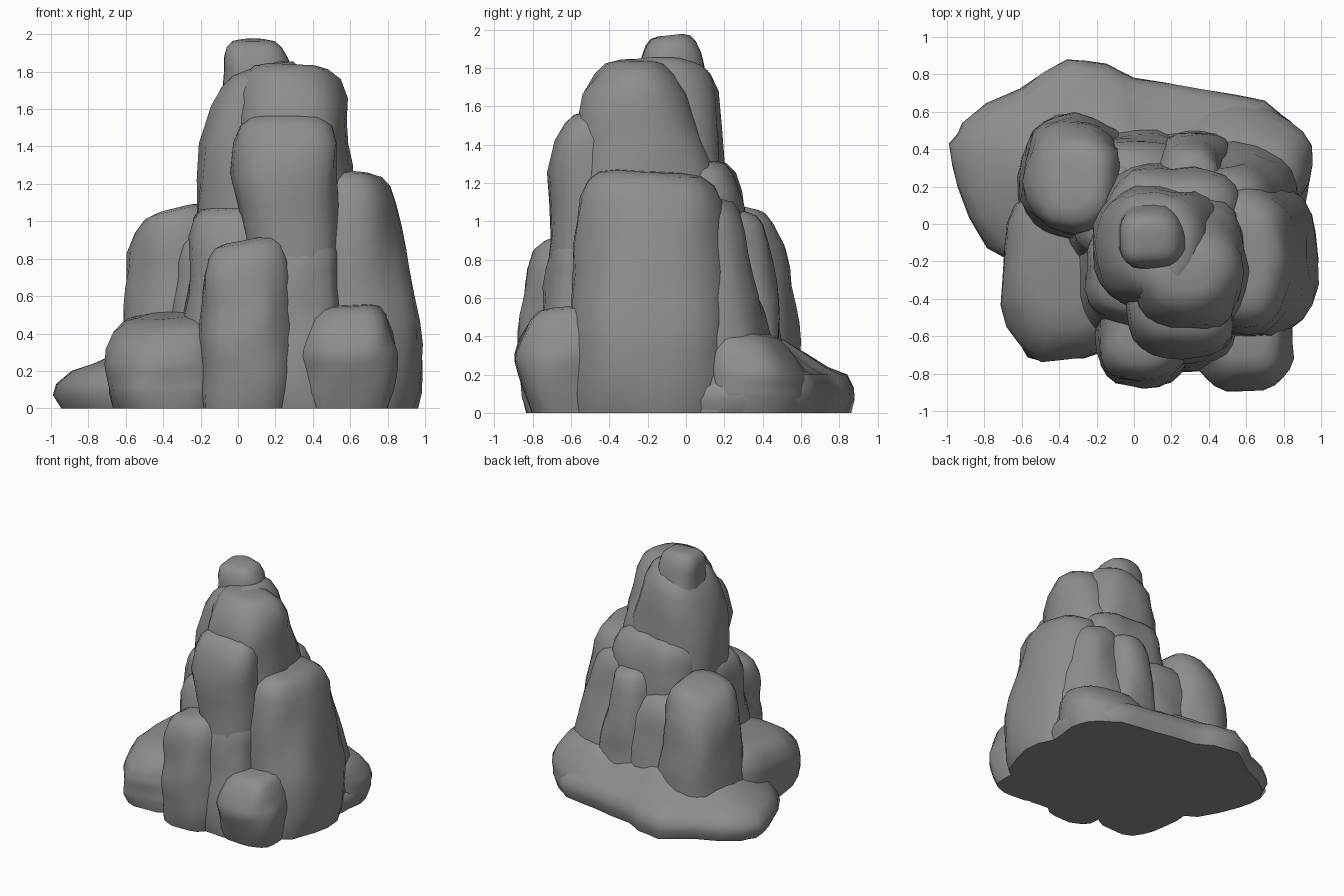
import bpy
import bmesh
import math
from mathutils import Vector, noise

cube = bpy.data.objects.get("Cube")
if cube:
    bpy.data.objects.remove(cube, do_unlink=True)

GREY = (0.27, 0.27, 0.27, 1.0)
stone = bpy.data.materials.new("grey stone")
stone.use_nodes = True
stone.diffuse_color = GREY
stone.node_tree.nodes["Principled BSDF"].inputs["Base Color"].default_value = GREY
stone.node_tree.nodes["Principled BSDF"].inputs["Roughness"].default_value = 0.9

SIDES = 24


def make_object(name, rings):
    """Skin a stack of closed rings, cap both ends and shade the result."""
    bm = bmesh.new()
    loops = [[bm.verts.new(p) for p in ring] for ring in rings]
    for low, high in zip(loops, loops[1:]):
        for i in range(len(low)):
            j = (i + 1) % len(low)
            bm.faces.new((low[i], low[j], high[j], high[i]))
    bm.faces.new(reversed(loops[0]))
    cap = bm.faces.new(loops[-1])
    bmesh.ops.poke(bm, faces=[cap])
    bmesh.ops.recalc_face_normals(bm, faces=bm.faces)
    mesh = bpy.data.meshes.new(name)
    bm.to_mesh(mesh)
    bm.free()
    mesh.materials.append(stone)
    obj = bpy.data.objects.new(name, mesh)
    bpy.context.collection.objects.link(obj)
    bpy.ops.object.select_all(action="DESELECT")
    obj.select_set(True)
    bpy.context.view_layer.objects.active = obj
    bpy.ops.object.shade_smooth_by_angle(angle=math.radians(50))
    return obj


def roughen(p, centre, amount):
    """Push a point in or out with noise stretched along z, giving fluted rock."""
    n = noise.noise(Vector((p.x * 4, p.y * 4, p.z * 2)))
    n += 0.6 * noise.noise(Vector((p.x * 9, p.y * 9, p.z * 5)))
    out = Vector((p.x - centre[0], p.y - centre[1], 0)).normalized()
    return p + out * n * amount


def box_at(sections, z):
    """Interpolate the (x0, x1, y0, y1) extents at a height."""
    for (za, *a), (zb, *b) in zip(sections, sections[1:]):
        if z <= zb:
            t = max(0, (z - za) / (zb - za))
            return [u + (v - u) * t for u, v in zip(a, b)]
    return sections[-1][1:]


def column(name, sections, tilt=(0, 0), bevel=0.15, rough=0.035, square=0.8):
    """Rounded rock column through sections of (z, x0, x1, y0, y1)."""
    bottom, top = sections[0][0], sections[-1][0]
    body = top - bottom - bevel
    levels = [(bottom, 0.94)] + [(bottom + 0.09 + (body - 0.09) * k / 8, 1) for k in range(9)]
    levels += [(top - bevel * 0.4, 0.91), (top - bevel * 0.1, 0.74), (top, 0.48)]
    rings = []
    for z, scale in levels:
        x0, x1, y0, y1 = box_at(sections, z)
        cx, cy = (x0 + x1) / 2, (y0 + y1) / 2
        ring = []
        for i in range(SIDES):
            a = math.tau * i / SIDES
            c, s = math.cos(a), math.sin(a)
            px = math.copysign(abs(c) ** square, c) * (x1 - x0) / 2 * scale
            py = math.copysign(abs(s) ** square, s) * (y1 - y0) / 2 * scale
            lift = (px * tilt[0] + py * tilt[1]) * (z - bottom) / (top - bottom)
            p = roughen(Vector((cx + px, cy + py, z)), (cx, cy), rough)
            p.z = max(0, z + lift)
            ring.append(p)
        rings.append(ring)
    return make_object(name, rings)


def apron(name, outline, centre, steps, rough=0.03):
    """Low spreading ledge: an outline shrinking towards a centre as it rises."""
    # Resample the outline so the ledge gets a finer, rounder edge
    pts = []
    for a, b in zip(outline, outline[1:] + outline[:1]):
        a, b = Vector((*a, 0)), Vector((*b, 0))
        pts += [a, a.lerp(b, 0.5)]
    mid = Vector((*centre, 0))
    rings = []
    for z, scale in steps:
        ring = []
        for p in pts:
            q = mid + (p - mid) * scale
            q.z = z
            ring.append(roughen(q, centre, rough))
        rings.append(ring)
    return make_object(name, rings)


# Main spire: knob, core and shoulders
column("summit_knob", [(1.4, -.12, .34, -.28, .16), (1.75, -.08, .3, -.25, .1),
                       (1.97, -.07, .24, -.23, .06)], (.0, .1), bevel=.1, rough=.03)
column("core_spire", [(0, -.35, .6, -.5, .35), (1.1, -.21, .5, -.45, .22),
                      (1.55, -.2, .42, -.42, .18), (1.83, -.08, .34, -.4, .13)], (.25, 0))
column("upper_shoulder", [(.6, 0, .64, -.6, .1), (1.25, 0, .6, -.6, .14),
                          (1.6, 0, .58, -.57, .04), (1.84, .02, .54, -.44, -.08)],
       (-.05, 0), bevel=.17)
column("rear_shoulder", [(.5, -.22, .6, -.2, .36), (1.1, -.15, .56, -.2, .31),
                         (1.33, -.13, .5, -.15, .27)], (0, -.1))

# Front columns
column("front_pillar", [(0, .05, .56, -.72, -.2), (.85, .06, .53, -.71, -.2),
                        (1.25, -.03, .54, -.73, -.2), (1.57, .0, .53, -.66, -.2)])
column("front_lower_pillar", [(0, -.2, .3, -.86, -.3), (.4, -.2, .3, -.88, -.3),
                              (.9, -.2, .28, -.8, -.3)], (.2, 0))
column("front_web", [(0, .05, .58, -.79, -.3), (.4, .05, .56, -.76, -.3),
                     (1, .05, .52, -.69, -.3)], (-.1, 0))
column("front_left_pillar", [(0, -.34, .2, -.66, .0), (.6, -.28, .2, -.58, .05),
                             (1.09, -.25, .2, -.52, .05)], (.08, .05))
column("front_boulder", [(0, .36, .82, -.83, -.4), (.3, .33, .86, -.88, -.4),
                         (.55, .38, .82, -.82, -.4)], (.05, .05))
column("left_boulder", [(0, -.69, -.05, -.74, .2), (.25, -.71, -.05, -.74, .2),
                        (.5, -.69, -.05, -.66, .2)], (.1, .1))

# Right flank
column("right_buttress", [(0, .3, .96, -.64, .28), (.4, .3, 1.0, -.62, .24),
                          (.75, .3, .92, -.59, .22), (1.26, .38, .8, -.53, .15)],
       (-.05, -.06), square=.87)
column("right_rear_buttress", [(0, .2, .92, -.2, .52), (.5, .2, .86, -.2, .4),
                               (1.15, .3, .7, -.2, .28)], (-.2, -.2))

# Back columns
column("rear_pillar", [(0, .06, .56, .0, .55), (.5, .1, .52, .0, .49),
                       (1.06, .12, .47, .0, .42)], (0, -.1))
column("left_rear_pillar", [(0, -.64, .02, -.12, .62), (.5, -.6, -.04, -.07, .57),
                            (1.06, -.56, -.1, -.04, .47)], (.25, -.1), bevel=.18)
column("left_saddle", [(0, -.4, .1, -.25, .4), (.95, -.32, .1, -.2, .34)], (.1, 0))
column("rear_saddle", [(0, -.4, .4, -.1, .56), (.95, -.3, .3, -.1, .42)], (0, -.3))

# Spreading ledge around the back and left
ledge = [(-.99, .43), (-.96, .2), (-.79, -.13), (-.5, -.3), (.1, -.4), (.7, -.3),
         (.9, .0), (.95, .3), (.86, .5), (.7, .66), (.38, .72), (.0, .78),
         (-.15, .86), (-.36, .88), (-.62, .73), (-.92, .54)]
apron("rear_ledge", ledge, (.1, .15),
      [(0, .96), (.07, 1), (.13, .99), (.2, .92), (.24, .8), (.31, .66), (.38, .5), (.42, .35)])
column("right_ledge", [(0, .1, .94, .0, .64), (.2, .1, .95, .0, .64),
                       (.44, .2, .88, .0, .54)], (0, -.2), square=.9)
